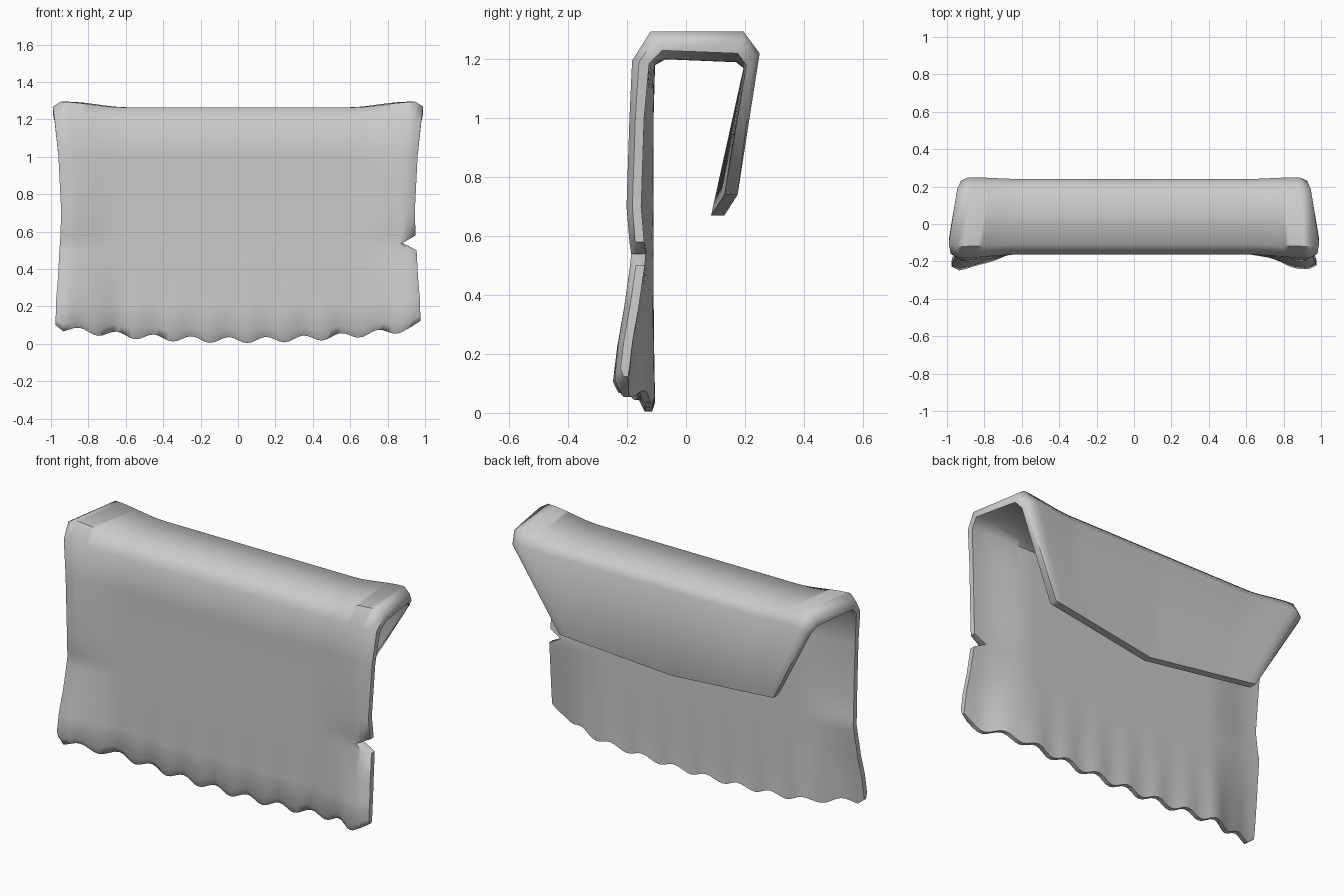
import bpy, bmesh, math

if "Cube" in bpy.data.objects:
    bpy.data.objects.remove(bpy.data.objects["Cube"])

# Draped cloth cross-section, hem to rear flap:
# (inner y, inner z), (outer y, outer z), half width, shift (dy, dz) at the side edges
ROWS = [
    ((-.11, .00), (-.135, .00), .975, (-.090, 0)),
    ((-.11, .05), (-.160, .05), .975, (-.085, 0)),
    ((-.11, .20), (-.160, .20), .972, (-.072, 0)),
    ((-.11, .35), (-.160, .35), .962, (-.050, 0)),
    ((-.11, .50), (-.160, .50), .955, (-.030, 0)),
    ((-.11, .54), (-.160, .54), .952, (-.026, 0)),
    ((-.11, .58), (-.160, .58), .950, (-.032, 0)),
    ((-.11, .70), (-.160, .70), .945, (-.042, 0)),
    ((-.11, 1.0), (-.160, 1.0), .96, (-.032, 0)),
    ((-.105, 1.18), (-.163, 1.19), .98, (-.020, .005)),
    ((-.07, 1.20), (-.11, 1.265), .99, (-.010, .030)),
    ((.17, 1.19), (.19, 1.265), .945, (.005, .030)),
    ((.195, 1.17), (.24, 1.21), .925, (.010, .010)),
    ((.085, .67), (.13, .67), .67, (.045, .07)),
]
FLAP = len(ROWS) - 1
HALF = [i / 36 * .92 for i in range(37)] + [.957, 1.0]
COLS = [-u for u in HALF[:0:-1]] + HALF


def smooth(a, b, t):
    t = max(0, min(1, (t - a) / (b - a)))
    return t * t * (3 - 2 * t)


def point(r, u, outer):
    inner, out, width, (dy, dz) = ROWS[r]
    x, a = u * width, abs(u)
    # the outside face thins toward the side edges
    k = (1 - .4 * smooth(.957, 1, a) if r < FLAP else 1) if outer else 0
    y = inner[0] + (out[0] - inner[0]) * k
    z = inner[1] + (out[1] - inner[1]) * k
    s = a if r == FLAP else smooth(.62, .97, a)
    y, z = y + dy * s, z + dz * s
    if r < 5:
        # scalloped hem and soft folds fading upward
        fade = 1 - inner[1] / .52
        wave = math.cos(2 * math.pi * (x - .05) / .2)
        z += (.02 + .07 * x * x - .016 * wave + .025 * smooth(.957, 1, a)) * fade ** 2
        y -= .005 * wave * fade ** 2
    if r == 5 and u > .9:
        # small tear in the right edge
        x = min(x, .88 + (u - 1) * .25)
    return x, y, z


bm = bmesh.new()
layers = [[[bm.verts.new(point(r, u, o)) for u in COLS] for r in range(len(ROWS))]
          for o in (False, True)]
ins, outs = layers
n, m = len(ROWS), len(COLS)
# inside and outside surfaces
for g in layers:
    for r in range(n - 1):
        for c in range(m - 1):
            bm.faces.new((g[r][c], g[r][c + 1], g[r + 1][c + 1], g[r + 1][c]))
# rims joining the two surfaces
for r in (0, n - 1):
    for c in range(m - 1):
        bm.faces.new((ins[r][c], ins[r][c + 1], outs[r][c + 1], outs[r][c]))
for c in (0, m - 1):
    for r in range(n - 1):
        bm.faces.new((ins[r][c], ins[r + 1][c], outs[r + 1][c], outs[r][c]))
bmesh.ops.recalc_face_normals(bm, faces=bm.faces[:])

mesh = bpy.data.meshes.new("draped_cloth")
bm.to_mesh(mesh)
bm.free()
cloth = bpy.data.objects.new("draped_cloth", mesh)
bpy.context.collection.objects.link(cloth)
bpy.context.view_layer.objects.active = cloth
cloth.select_set(True)
bpy.ops.object.shade_smooth_by_angle(angle=math.radians(55))
